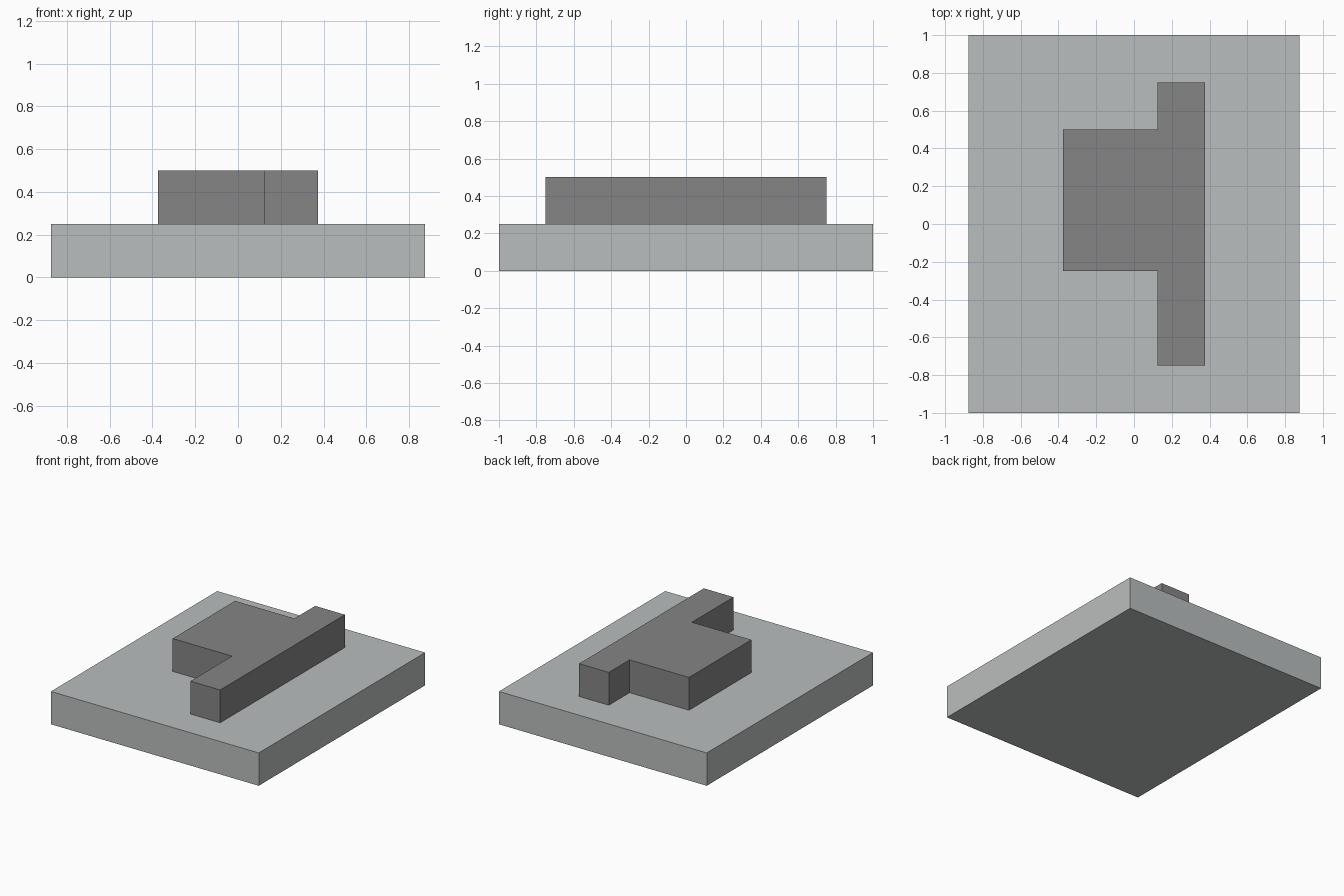
import bpy
import bmesh

cube = bpy.data.objects.get("Cube")
if cube:
    bpy.data.objects.remove(cube, do_unlink=True)


def make_material(name, color):
    mat = bpy.data.materials.new(name)
    mat.use_nodes = True
    mat.diffuse_color = color
    mat.node_tree.nodes["Principled BSDF"].inputs["Base Color"].default_value = color
    return mat


def extruded_outline(name, outline, bottom, height, mat):
    """Raise a counter-clockwise floor outline into a solid block."""
    bm = bmesh.new()
    floor = bm.faces.new([bm.verts.new((x, y, bottom)) for x, y in outline])
    raised = bmesh.ops.extrude_face_region(bm, geom=[floor], use_keep_orig=True)
    top_verts = [g for g in raised["geom"] if isinstance(g, bmesh.types.BMVert)]
    bmesh.ops.translate(bm, verts=top_verts, vec=(0, 0, height))
    bmesh.ops.recalc_face_normals(bm, faces=bm.faces[:])
    mesh = bpy.data.meshes.new(name)
    bm.to_mesh(mesh)
    bm.free()
    mesh.materials.append(mat)
    obj = bpy.data.objects.new(name, mesh)
    bpy.context.collection.objects.link(obj)
    return obj


light_grey = make_material("light grey", (0.49, 0.515, 0.51, 1))
dark_grey = make_material("dark grey", (0.235, 0.235, 0.235, 1))

LAYER = 0.25  # thickness shared by both layers

# Rectangular base slab
half_x, half_y = 0.875, 1.0
extruded_outline(
    "base_slab",
    [(-half_x, -half_y), (half_x, -half_y), (half_x, half_y), (-half_x, half_y)],
    0, LAYER, light_grey)

# Raised block: long bar with a wide wing on its right side
wing_x, bar_inner, bar_outer = -0.375, 0.125, 0.375
bar_end, wing_front, wing_back = 0.75, -0.25, 0.5
extruded_outline(
    "raised_block",
    [(bar_inner, -bar_end), (bar_outer, -bar_end),
     (bar_outer, bar_end), (bar_inner, bar_end),
     (bar_inner, wing_back), (wing_x, wing_back),
     (wing_x, wing_front), (bar_inner, wing_front)],
    LAYER, LAYER, dark_grey)
